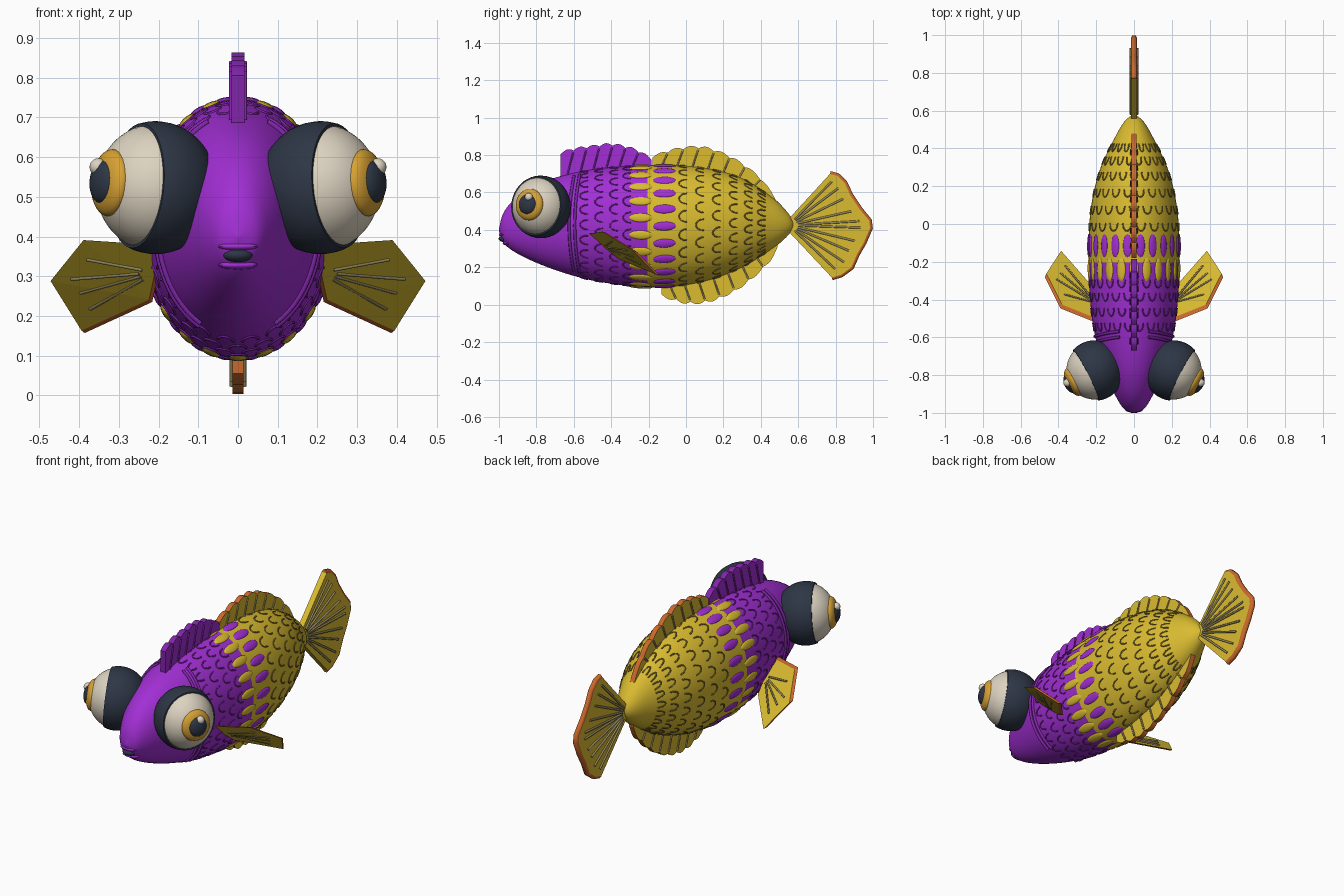
import bpy, bmesh, math
from mathutils import Vector, Matrix

if "Cube" in bpy.data.objects:
    bpy.data.objects.remove(bpy.data.objects["Cube"])


def material(name, rgb):
    m = bpy.data.materials.new(name)
    m.diffuse_color = (*rgb, 1)
    m.use_nodes = True
    m.node_tree.nodes["Principled BSDF"].inputs["Base Color"].default_value = m.diffuse_color
    return m


PURPLE = material("purple", (0.36, 0.028, 0.66))
DEEP = material("deep purple", (0.22, 0.018, 0.40))
YELLOW = material("yellow", (0.70, 0.50, 0.03))
OLIVE = material("olive", (0.24, 0.17, 0.03))
TAUPE = material("taupe", (0.30, 0.25, 0.11))
ORANGE = material("orange", (0.60, 0.14, 0.025))
NAVY = material("navy", (0.027, 0.037, 0.06))
CREAM = material("cream", (0.72, 0.65, 0.53))
AMBER = material("amber", (0.68, 0.36, 0.035))


def spline(table, y, col):
    """Smooth interpolation of one table column at y."""
    n = len(table)
    i = max(0, min(n - 2, sum(1 for r in table if r[0] <= y) - 1))

    def slope(k):
        a, b = table[max(k - 1, 0)], table[min(k + 1, n - 1)]
        return (b[col] - a[col]) / (b[0] - a[0])
    p, q = table[i], table[i + 1]
    h = q[0] - p[0]
    t = (y - p[0]) / h
    return ((2*t**3 - 3*t*t + 1) * p[col] + (t**3 - 2*t*t + t) * h * slope(i)
            + (3*t*t - 2*t**3) * q[col] + (t**3 - t*t) * h * slope(i + 1))


# Body stations: y, top z, bottom z, half width
BODY = [(-1, .405, .395, .004), (-.985, .47, .345, .045), (-.95, .53, .305, .075),
        (-.88, .595, .262, .112), (-.77, .655, .212, .155), (-.62, .70, .16, .2),
        (-.45, .73, .12, .228), (-.19, .745, .093, .24), (.07, .735, .118, .23),
        (.29, .68, .195, .18), (.47, .568, .305, .095), (.55, .485, .375, .045),
        (.58, .432, .422, .005)]


def surf(y, a, off=0.0):
    """Point on the body skin; a = 0 is +x, pi/2 is up."""
    zt, zb, w = (spline(BODY, y, c) for c in (1, 2, 3))
    return Vector(((w + off) * math.cos(a), y, (zt + zb) / 2 + ((zt - zb) / 2 + off) * math.sin(a)))


def finish(name, bm, mats, smooth=True):
    bmesh.ops.recalc_face_normals(bm, faces=bm.faces)
    me = bpy.data.meshes.new(name)
    bm.to_mesh(me)
    bm.free()
    for m in mats:
        me.materials.append(m)
    ob = bpy.data.objects.new(name, me)
    bpy.context.collection.objects.link(ob)
    bpy.ops.object.select_all(action='DESELECT')
    ob.select_set(True)
    bpy.context.view_layer.objects.active = ob
    if smooth:
        bpy.ops.object.shade_smooth_by_angle(angle=math.radians(40))


def blobs(name, matrices, mat, u=16, v=10):
    bm = bmesh.new()
    for m in matrices:
        bmesh.ops.create_uvsphere(bm, u_segments=u, v_segments=v, radius=1, matrix=m)
    finish(name, bm, [mat])


def tubes(name, paths, radius, mat):
    cu = bpy.data.curves.new(name, 'CURVE')
    cu.dimensions = '3D'
    cu.bevel_depth, cu.bevel_resolution, cu.use_fill_caps = radius, 1, True
    for path in paths:
        s = cu.splines.new('POLY')
        s.points.add(len(path) - 1)
        for p, co in zip(s.points, path):
            p.co = (*co, 1)
    cu.materials.append(mat)
    ob = bpy.data.objects.new(name, cu)
    bpy.context.collection.objects.link(ob)
    bpy.ops.object.select_all(action='DESELECT')
    ob.select_set(True)
    bpy.context.view_layer.objects.active = ob
    bpy.ops.object.convert(target='MESH')


def prism(name, pts, half, mats, plain_edges=()):
    """Flat plate: outline pushed both ways by half; rim gets the second material."""
    bm = bmesh.new()
    a = [bm.verts.new(Vector(p) - half) for p in pts]
    b = [bm.verts.new(Vector(p) + half) for p in pts]
    caps = [bm.faces.new(a), bm.faces.new(b)]
    for i in range(len(pts)):
        j = (i + 1) % len(pts)
        bm.faces.new((a[i], a[j], b[j], b[i])).material_index = int(i not in plain_edges)
    bmesh.ops.triangulate(bm, faces=caps)
    finish(name, bm, mats, smooth=False)


# Body skin, coloured by length
SPLIT, SEG = -.205, 64
ys = [-1 + (SPLIT + 1) * (1 - math.cos(math.pi / 2 * i / 32)) for i in range(33)]
ys += [SPLIT + (.58 - SPLIT) * math.sin(math.pi / 2 * i / 32) for i in range(1, 33)]
bm = bmesh.new()
rings = [[bm.verts.new(surf(y, math.tau * k / SEG)) for k in range(SEG)] for y in ys]
for r, (p, q) in enumerate(zip(rings, rings[1:])):
    for k in range(SEG):
        f = bm.faces.new((p[k], p[k - 1], q[k - 1], q[k]))
        f.material_index = int(ys[r] >= SPLIT - 1e-4)
bm.faces.new(rings[0])
bm.faces.new(rings[-1]).material_index = 1
finish("body", bm, [PURPLE, YELLOW])

# Interlocking oval spots where the colours meet
for name, y, shift, mat in (("yellow_spots", -.242, .5, YELLOW), ("purple_spots", -.115, 0, PURPLE)):
    ms = []
    for k in range(22):
        a = math.tau * (k + shift) / 22
        c = surf(y, a)
        along = (surf(y + .02, a) - surf(y - .02, a)).normalized()
        across = (surf(y, a + .02) - surf(y, a - .02)).normalized()
        n = across.cross(along)
        rot = Matrix((across, along, n)).transposed().to_4x4()
        ms.append(Matrix.Translation(c) @ rot @ Matrix.Diagonal((.024, .062, .008, 1)))
    blobs(name, ms, mat, 14, 8)


# Raised scale edges in staggered rows
def scale_rows(row_ys, count, first):
    paths = []
    for r, y in enumerate(row_ys):
        for k in range(count):
            a = math.tau * (k + .5 * ((r + first) % 2)) / count
            paths.append([surf(y + .025 - .042 * math.cos(t), a + .31 * math.tau / count * math.sin(t), .0)
                          for t in (math.pi / 2 * j / 4 for j in range(-4, 5))])
    return paths


tubes("front_scales", scale_rows([-.55, -.47, -.39, -.32], 22, 0), .004, DEEP)
tubes("rear_scales", scale_rows([-.02, .07, .16, .25, .33, .40], 20, 1), .004, OLIVE)

# Gill ridges, two on each side
tubes("gill_ridges", [[surf(y + .03 * math.sin(a) ** 2, a if s > 0 else math.pi - a, .003)
                       for a in (-1.1 + 2.3 * j / 24 for j in range(25))]
                      for s in (1, -1) for y in (-.625, -.595)], .008, DEEP)


# Scalloped fins along the back and belly
def ridge_fin(name, edge, bumps, height, col, half, mats, ray_mat):
    y0, y1 = edge[0][0], edge[-1][0]
    sgn = 1 if col == 1 else -1

    def rim(t):
        y = y0 + (y1 - y0) * t
        return Vector((0, y, spline(edge, y, 1) + sgn * height * abs(math.sin(math.pi * bumps * t))))
    n = bumps * 6
    top = [rim(i / n) for i in range(n + 1)]
    base = [Vector((0, p.y, spline(BODY, p.y, col) - sgn * .04)) for p in top]
    prism(name, top + base[::-1], Vector((half, 0, 0)), mats)
    rays = []
    for i in range(1, bumps):
        tip = rim(i / bumps)
        y = max(tip.y - .035, y0 + .01)
        for s in (1, -1):
            side = Vector((s * (half + .002), 0, 0))
            foot = Vector((0, y, spline(BODY, y, col) - sgn * .01))
            rays.append([foot + side, foot.lerp(tip, .93) + side])
    tubes(name + "_rays", rays, .005, ray_mat)


ridge_fin("front_back_fin", [(-.67, .805), (-.6, .825), (-.5, .84), (-.4, .85), (-.28, .825), (-.185, .775)],
          7, .014, 1, .016, [PURPLE, DEEP], DEEP)
ridge_fin("rear_back_fin", [(-.18, .785), (-.05, .825), (.08, .835), (.2, .8), (.3, .745), (.4, .665), (.48, .56)],
          8, .014, 1, .014, [YELLOW, ORANGE], TAUPE)
ridge_fin("belly_fin", [(-.13, .055), (0, .018), (.12, .026), (.25, .077), (.36, .155), (.45, .245), (.49, .31)],
          8, .014, 2, .014, [YELLOW, ORANGE], TAUPE)

# Tail fan with wavy rear edge
TAIL = [(.77, .70), (.81, .69), (.85, .65), (.88, .585), (.93, .51), (.98, .45), (.985, .41), (.95, .33),
        (.915, .27), (.885, .2), (.83, .16), (.78, .145)]
tail = [Vector((0, y, z)) for y, z in TAIL]
prism("tail_fin", [Vector((0, .55, .46))] + tail + [Vector((0, .55, .39))], Vector((.016, 0, 0)),
      [YELLOW, ORANGE], (0, len(tail), len(tail) + 1))
tubes("tail_edge", [tail], .0165, ORANGE)
root = Vector((0, .55, .425))
tubes("tail_rays", [[root.lerp(p, .12) + Vector((s, 0, 0)), root.lerp(p, .88) + Vector((s, 0, 0))]
                    for p in tail[1:-1] for s in (.018, -.018)], .006, TAUPE)

# Side fins, eyes: mirrored pairs
for s, side in ((1, "right"), (-1, "left")):
    pts = [Vector((s * x, y, z)) for x, y, z in
           ((.19, -.515, .375), (.385, -.437, .388), (.468, -.272, .285), (.39, -.152, .16), (.22, -.345, .238))]
    half = Vector((-s * .004, .010, -.003))
    prism(side + "_side_fin", pts, half, [YELLOW, ORANGE])
    start = (pts[0] + pts[4]) / 2
    ends = [pts[1].lerp(pts[2], .4), pts[2], pts[2].lerp(pts[3], .35), pts[2].lerp(pts[3], .75)]
    tubes(side + "_side_fin_rays", [[start.lerp(e, .15) + half * o, start.lerp(e, .8) + half * o]
                                    for e in ends for o in (1.1, -1.1)], .005, TAUPE)

    # Eye: cream ball seated in a slightly larger navy cup, facing along the gaze
    gaze = Vector((s * .88, -.46, .09)).normalized()
    frame = (Matrix.Translation((s * .208, -.776, .523)) @ Matrix.Diagonal((.945, .965, 1.01, 1))
             @ gaze.to_track_quat('Z', 'Y').to_matrix().to_4x4())
    blobs(side + "_eyeball", [frame @ Matrix.Scale(.159, 4)], CREAM, 40, 28)
    bm = bmesh.new()
    bmesh.ops.create_uvsphere(bm, u_segments=40, v_segments=28, radius=.166)
    cut = bmesh.ops.bisect_plane(bm, geom=bm.verts[:] + bm.edges[:] + bm.faces[:], plane_co=(0, 0, .056),
                                 plane_no=(0, 0, 1), clear_outer=True)
    bmesh.ops.contextual_create(bm, geom=[e for e in cut["geom_cut"] if isinstance(e, bmesh.types.BMEdge)])
    bm.transform(frame)
    finish(side + "_eye_cup", bm, [NAVY])
    for part, r, depth, out, mat in (("iris", .084, .038, .136, AMBER), ("pupil", .055, .032, .156, NAVY)):
        blobs(side + "_" + part, [frame @ Matrix.Translation((0, 0, out)) @ Matrix.Diagonal((r, r, depth, 1))],
              mat, 32, 16)
    glint = Vector((s * .352, -.84, .575))
    blobs(side + "_glint", [Matrix.Translation(glint) @ Matrix.Scale(.022, 4)], CREAM)

# Mouth and lips
blobs("mouth", [Matrix.Translation((0, -.972, .353)) @ Matrix.Diagonal((.038, .03, .018, 1))], NAVY)
for name, z, y in (("upper_lip", .375, -.978), ("lower_lip", .328, -.958)):
    blobs(name, [Matrix.Translation((0, y, z)) @ Matrix.Diagonal((.05, .022, .011, 1))], PURPLE)
